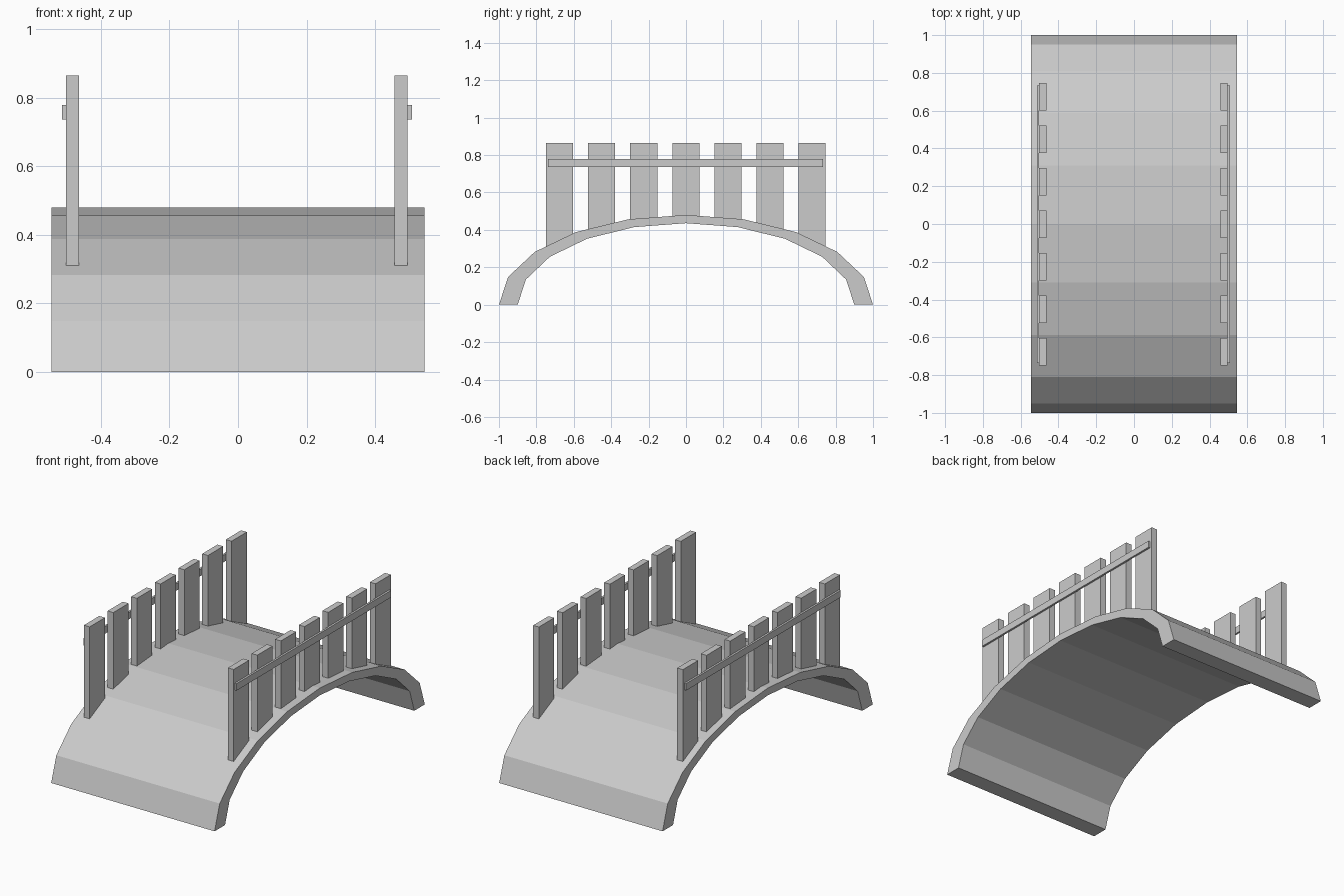
import bpy, bmesh
from math import sin, cos, pi

cube = bpy.data.objects.get("Cube")
if cube:
    bpy.data.objects.remove(cube, do_unlink=True)

GREY = (0.6, 0.6, 0.6, 1)
mat = bpy.data.materials.new("plain_grey")
mat.use_nodes = True
mat.diffuse_color = GREY
bsdf = next(n for n in mat.node_tree.nodes if n.type == 'BSDF_PRINCIPLED')
bsdf.inputs["Base Color"].default_value = GREY


def extrude_profile(name, profile, x0, x1):
    """Solid made by sweeping a (y, z) outline from x0 to x1."""
    bm = bmesh.new()
    face = bm.faces.new([bm.verts.new((x0, y, z)) for y, z in profile])
    swept = bmesh.ops.extrude_face_region(bm, geom=[face])
    verts = [g for g in swept["geom"] if isinstance(g, bmesh.types.BMVert)]
    bmesh.ops.translate(bm, verts=verts, vec=(x1 - x0, 0, 0))
    bmesh.ops.recalc_face_normals(bm, faces=bm.faces)
    mesh = bpy.data.meshes.new(name)
    bm.to_mesh(mesh)
    bm.free()
    mesh.materials.append(mat)
    obj = bpy.data.objects.new(name, mesh)
    bpy.context.collection.objects.link(obj)
    return obj


def arc(ry, rz, steps=10):
    return [(ry * cos(pi * i / steps), rz * sin(pi * i / steps))
            for i in range(steps + 1)]


def deck_middle(y):
    """Height of the middle of the deck thickness, where posts are rooted."""
    pts = arc(0.95, 0.458)
    for (ya, za), (yb, zb) in zip(pts, pts[1:]):
        if yb <= y <= ya:
            return za + (zb - za) * (y - ya) / (yb - ya)


# Arched deck
extrude_profile("arched_deck", arc(1, 0.48) + arc(0.9, 0.436)[::-1], -0.544, 0.544)

# Railing posts and handrails on both sides
POST_W, SPACING, TOP = 0.145, 0.225, 0.865
sides = {"left": (0.457, 0.495, 0.507), "right": (-0.464, -0.502, -0.514)}
for side, (inner, outer, rail) in sides.items():
    for i in range(7):
        a = (i - 3) * SPACING - POST_W / 2 - 0.001
        b = a + POST_W
        outline = [(a, deck_middle(a)), (b, deck_middle(b)), (b, TOP), (a, TOP)]
        extrude_profile(f"{side}_post_{i + 1}", outline, inner, outer)
    outline = [(-0.737, 0.737), (0.732, 0.737), (0.732, 0.779), (-0.737, 0.779)]
    extrude_profile(f"{side}_handrail", outline, outer, rail)
